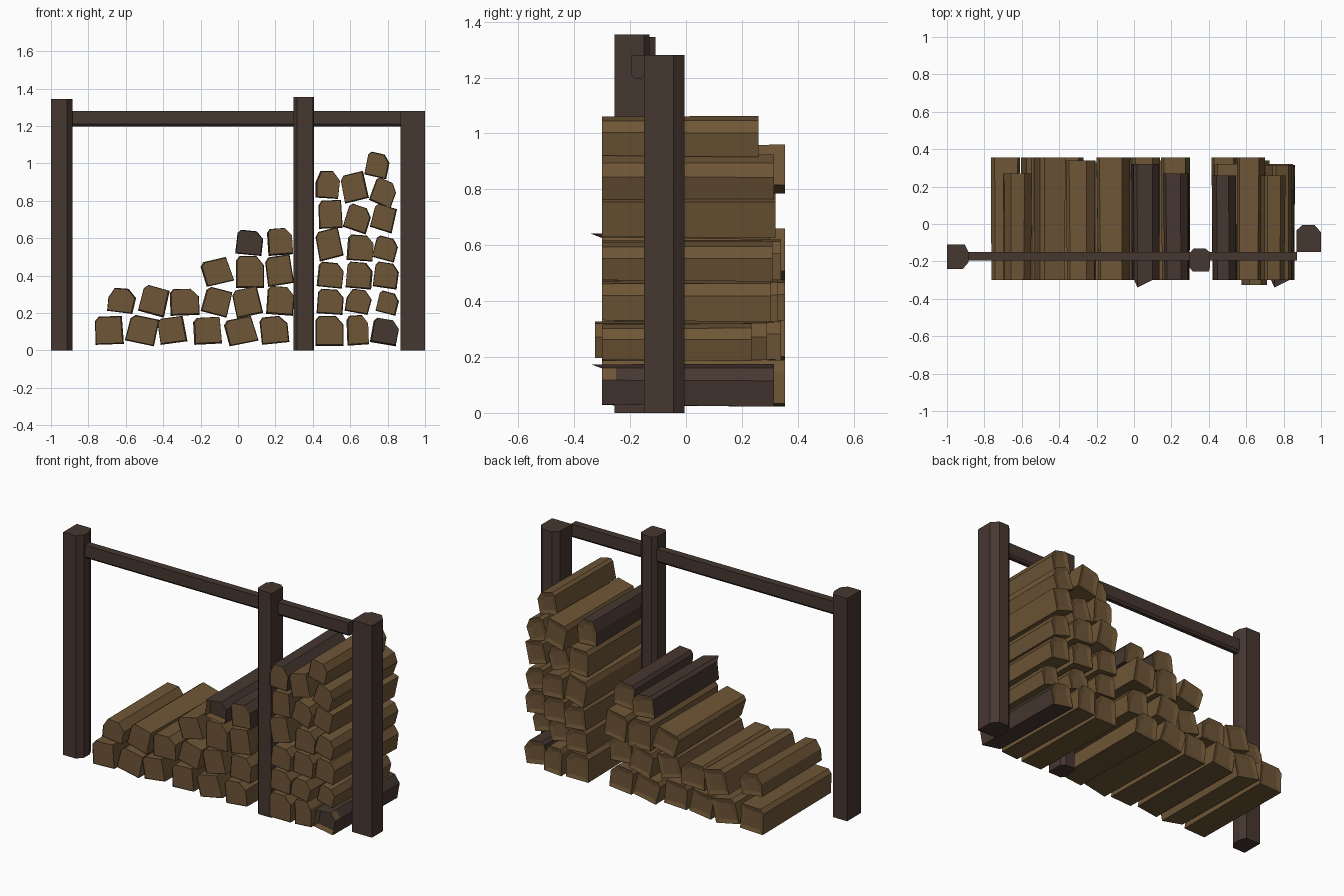
import bpy, bmesh, math, random
from mathutils import Vector

if "Cube" in bpy.data.objects:
    bpy.data.objects.remove(bpy.data.objects["Cube"])

random.seed(4)


def material(name, rgb):
    m = bpy.data.materials.new(name)
    m.diffuse_color = (*rgb, 1)
    m.use_nodes = True
    m.node_tree.nodes["Principled BSDF"].inputs["Base Color"].default_value = m.diffuse_color
    return m


WOOD = material("split_wood_brown", (0.155, 0.092, 0.037))
BARK = material("dark_bark_brown", (0.062, 0.038, 0.030))


def finish(name, bm, mats):
    bmesh.ops.recalc_face_normals(bm, faces=bm.faces[:])
    me = bpy.data.meshes.new(name)
    bm.to_mesh(me)
    bm.free()
    for m in mats:
        me.materials.append(m)
    ob = bpy.data.objects.new(name, me)
    bpy.context.collection.objects.link(ob)
    return ob


def loft(bm, a, b):
    """Closed prism between two rings; returns the two end caps."""
    va, vb = [bm.verts.new(p) for p in a], [bm.verts.new(p) for p in b]
    n = len(va)
    for i in range(n):
        j = (i + 1) % n
        bm.faces.new((va[i], va[j], vb[j], vb[i]))
    return bm.faces.new(va), bm.faces.new(vb)


def post(name, outline, height):
    bm = bmesh.new()
    loft(bm, [(x, y, 0) for x, y in outline], [(x, y, height) for x, y in outline])
    finish(name, bm, [BARK])


# Split log cross-sections: a squarish block with cut upper corners
SECTIONS = [
    [(-.5, -.5), (.5, -.5), (.5, .2), (.22, .5), (-.38, .5), (-.5, .36)],
    [(-.5, -.5), (.5, -.5), (.46, .5), (-.36, .5), (-.5, .34)],
    [(-.5, -.45), (.42, -.5), (.5, .15), (.2, .5), (-.3, .5), (-.5, .1)],
]


def log(name, x0, x1, z0, z1, turn, back, style=0, dark=False, front=-0.30, hollow=False):
    c, s = math.cos(math.radians(turn)), math.sin(math.radians(turn))
    pts = [(x * c - z * s, x * s + z * c) for x, z in SECTIONS[style]]
    lx, hx = min(p[0] for p in pts), max(p[0] for p in pts)
    lz, hz = min(p[1] for p in pts), max(p[1] for p in pts)
    pts = [(x0 + (x - lx) / (hx - lx) * (x1 - x0),
            z0 + (z - lz) / (hz - lz) * (z1 - z0)) for x, z in pts]
    cx, cz = (x0 + x1) / 2, (z0 + z1) / 2
    k = 0.94                                     # front end slightly smaller
    ox, oz = random.uniform(-.004, .004), random.uniform(0, .004)
    bm = bmesh.new()
    caps = loft(bm,
                [(cx + ox + (x - cx) * k, front, cz + oz + (z - cz) * k) for x, z in pts],
                [(x, back, z) for x, z in pts])
    bm.faces.ensure_lookup_table()
    if dark:                                     # bark on the sides only
        for f in bm.faces:
            f.material_index = 0 if f in caps else 1
    # recessed cut ends
    for i, cap in enumerate(caps):
        depth = 0.05 if hollow and i == 0 else 0.006
        inner = bmesh.ops.inset_individual(bm, faces=[cap], thickness=0.032)
        move = Vector((0, depth if i == 0 else -depth, 0))
        bmesh.ops.translate(bm, verts=cap.verts[:], vec=move)
        if hollow and i == 0:
            cap.material_index = 1
    if hollow:                                   # torn splinter on the front rim
        top = max((v for v in bm.verts if abs(v.co.y - front) < 1e-4), key=lambda v: v.co.z)
        top.co.y -= 0.04
    finish(name, bm, [WOOD, BARK])


# Posts
post("left_post", [(-1, -.24), (-.915, -.24), (-.885, -.205), (-.885, -.15),
                   (-.905, -.11), (-1, -.11)], 1.345)
post("middle_post", [(.315, -.255), (.40, -.255), (.405, -.235), (.405, -.15),
                     (.38, -.13), (.32, -.13), (.298, -.155), (.298, -.235)], 1.355)
post("right_post", [(.868, -.15), (1, -.15), (1, -.045), (.965, -.005),
                    (.90, -.005), (.868, -.035)], 1.28)

# Top rail with bevelled lower edges
section = [(-.195, 1.21), (-.183, 1.197), (-.16, 1.197), (-.15, 1.21), (-.15, 1.28), (-.195, 1.28)]
bm = bmesh.new()
loft(bm, [(-.9, y, z) for y, z in section], [(.872, y, z) for y, z in section])
finish("top_rail", bm, [BARK])

# Low pile: x0, x1, z0, z1, turn, back end, section
low_pile = [
    (-.765, -.61, .03, .185, 2, .355, 1), (-.605, -.42, .022, .19, -13, .355, 1),
    (-.43, -.27, .03, .185, 8, .355, 1), (-.24, -.085, .03, .18, 3, .33, 1),
    (-.075, .11, .022, .185, 13, .355, 1), (.115, .275, .03, .185, 6, .34, 0),
    (-.70, -.545, .195, .335, -5, .27, 2), (-.535, -.365, .175, .35, -15, .355, 1),
    (-.365, -.205, .185, .33, 2, .34, 0), (-.20, -.03, .175, .34, -15, .32, 1),
    (-.03, .135, .17, .345, 12, .355, 1), (.15, .30, .185, .345, -4, .30, 0),
    (-.20, -.02, .34, .50, 15, .355, 1), (-.01, .14, .335, .505, 0, .355, 0),
    (.145, .30, .34, .515, 8, .355, 1), (-.015, .135, .505, .645, -6, .32, 0),
    (.155, .295, .505, .655, 4, .27, 0),
]
for i, d in enumerate(low_pile):
    log(f"low_pile_log_{i + 1}", *d, dark=i >= 15, hollow=i == 15)

# Tall pile between the middle and right posts, three logs per row
tall_pile = [
    (.415, .565, .025, .185, 0, .34, 0), (.58, .70, .025, .19, 3, .355, 0),
    (.705, .86, .022, .175, -10, .315, 0),
    (.42, .565, .19, .33, -4, .34, 0), (.57, .715, .19, .33, -8, .29, 2),
    (.735, .86, .185, .32, -14, .235, 0),
    (.42, .565, .33, .475, -6, .355, 0), (.575, .72, .325, .475, -5, .33, 0),
    (.72, .86, .325, .475, -8, .305, 0),
    (.415, .565, .475, .66, 12, .355, 1), (.58, .725, .475, .62, -4, .34, 0),
    (.715, .855, .47, .615, -15, .31, 0),
    (.43, .56, .65, .805, 2, .32, 1), (.56, .71, .62, .785, -18, .30, 0),
    (.705, .85, .625, .785, -16, .32, 1),
    (.415, .545, .81, .96, 0, .26, 2), (.55, .70, .785, .96, 12, .355, 1),
    (.70, .845, .755, .925, -22, .315, 0), (.675, .81, .915, 1.063, -12, .26, 0),
]
for i, d in enumerate(tall_pile):
    log(f"tall_pile_log_{i + 1}", *d, dark=i in (2, 15), hollow=i == 2,
        front=-.325 if i == 4 else -.30)
